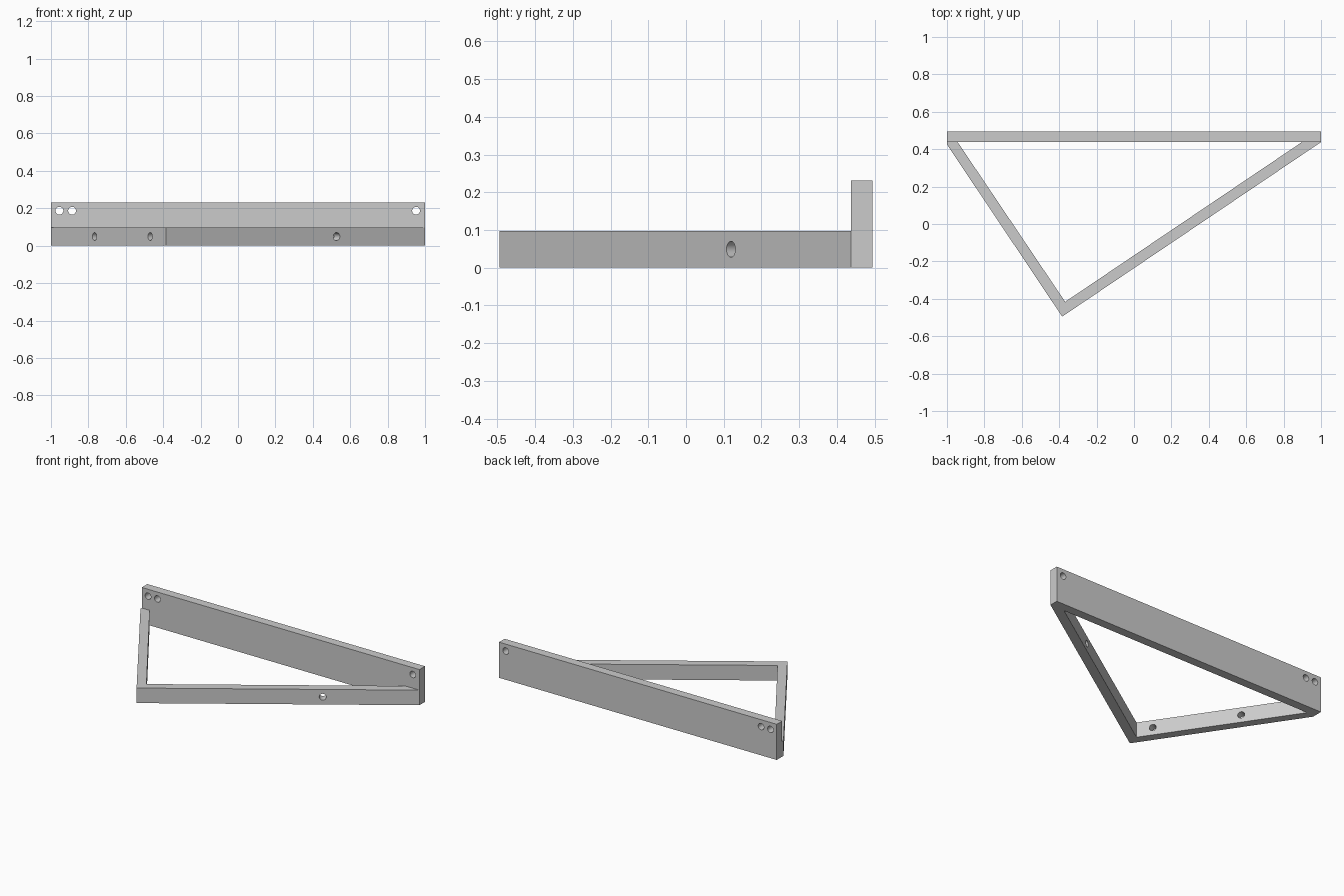
import bpy
import bmesh
from mathutils import Vector

if "Cube" in bpy.data.objects:
    bpy.data.objects.remove(bpy.data.objects["Cube"])

# Single plain grey
grey = bpy.data.materials.new("plain_grey")
grey.use_nodes = True
grey.diffuse_color = (0.6, 0.6, 0.6, 1)
grey.node_tree.nodes["Principled BSDF"].inputs["Base Color"].default_value = (0.6, 0.6, 0.6, 1)

BACK, PLATE_FRONT = 0.495, 0.438
PLATE_H, ARM_H = 0.232, 0.098
HOLE_R = 0.021
APEX = Vector((-0.384, -0.495, 0))
LEFT_END = Vector((-1, 0.425, 0))
RIGHT_END = Vector((1, PLATE_FRONT, 0))


def make_object(name, bm):
    mesh = bpy.data.meshes.new(name)
    bm.to_mesh(mesh)
    bm.free()
    mesh.materials.append(grey)
    obj = bpy.data.objects.new(name, mesh)
    bpy.context.collection.objects.link(obj)
    return obj


def prism(name, outline, height):
    """Extrude a plan outline upward from the ground."""
    bm = bmesh.new()
    base = bm.faces.new([bm.verts.new((x, y, 0)) for x, y in outline])
    top = bmesh.ops.extrude_face_region(bm, geom=[base])["geom"]
    verts = [g for g in top if isinstance(g, bmesh.types.BMVert)]
    bmesh.ops.translate(bm, verts=verts, vec=(0, 0, height))
    bmesh.ops.recalc_face_normals(bm, faces=bm.faces[:])
    return make_object(name, bm)


def drill(obj, holes):
    """Cut round through holes, each given as a point and a direction."""
    bm = bmesh.new()
    for point, direction in holes:
        matrix = direction.to_track_quat("Z", "Y").to_matrix().to_4x4()
        matrix.translation = point
        bmesh.ops.create_cone(bm, cap_ends=True, segments=32, radius1=HOLE_R,
                              radius2=HOLE_R, depth=0.2, matrix=matrix)
    cutter = make_object("hole_cutter", bm)
    cutter.hide_render = True
    mod = obj.modifiers.new("holes", "BOOLEAN")
    mod.operation = "DIFFERENCE"
    mod.solver = "EXACT"
    mod.object = cutter
    bpy.context.view_layer.update()
    graph = bpy.context.evaluated_depsgraph_get()
    result = bpy.data.meshes.new_from_object(obj.evaluated_get(graph))
    obj.modifiers.clear()
    obj.data = result
    bpy.data.objects.remove(cutter)
    # Smooth hole walls, crisp edges
    bpy.ops.object.select_all(action="DESELECT")
    obj.select_set(True)
    bpy.context.view_layer.objects.active = obj
    bpy.ops.object.shade_smooth_by_angle(angle=0.5)


def arm_hole(end, x):
    """Hole square to the outer face of the arm running from the apex to end."""
    run = end - APEX
    point = APEX + run * ((x - APEX.x) / run.x)
    point.z = ARM_H / 2
    return point, Vector((-run.y, run.x, 0)).normalized()


# Tall back plate with three mounting holes
plate = prism("back_plate", [(-1, PLATE_FRONT), (1, PLATE_FRONT), (1, BACK), (-1, BACK)], PLATE_H)
middle = (BACK + PLATE_FRONT) / 2
drill(plate, [(Vector((x, middle, 0.187)), Vector((0, 1, 0))) for x in (-0.955, -0.887, 0.952)])

# Low V-shaped frame: two arms meeting at a square corner
frame = prism("angled_arms", [(-1, PLATE_FRONT), LEFT_END.xy, APEX.xy, RIGHT_END.xy,
                              (0.898, PLATE_FRONT), (-0.368, -0.416), (-0.943, PLATE_FRONT)], ARM_H)
drill(frame, [arm_hole(LEFT_END, -0.767), arm_hole(LEFT_END, -0.47), arm_hole(RIGHT_END, 0.527)])
